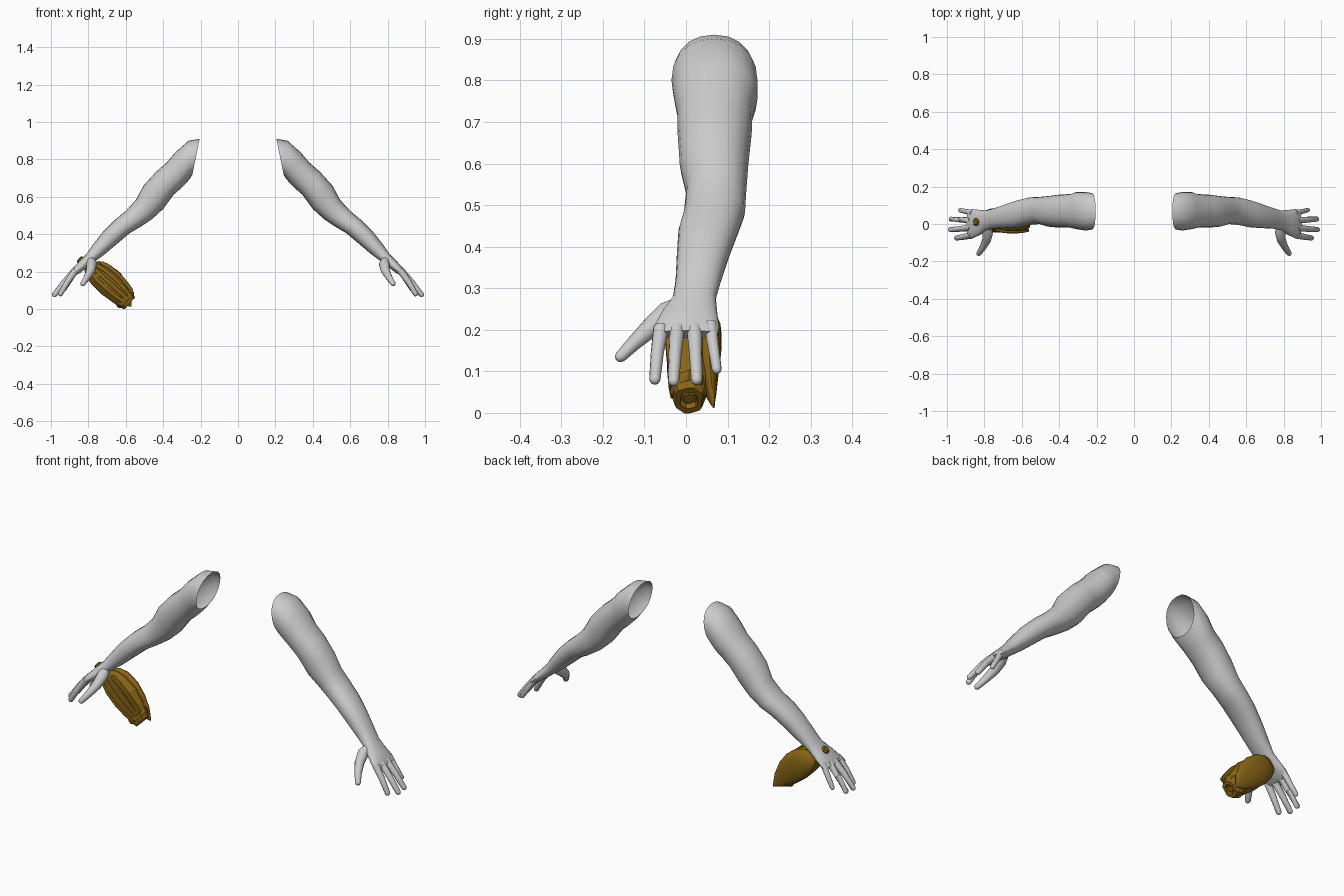
import bpy, bmesh, math
from mathutils import Vector


def material(name, rgb):
    m = bpy.data.materials.new(name)
    m.diffuse_color = (*rgb, 1)
    return m


SKIN = material("pale_grey", (0.6, 0.6, 0.6))
OCHRE = material("dark_ochre", (0.25, 0.13, 0.008))


def loft(name, rings, mat, cap_start=True, cap_end=True, smooth=40):
    """Skin a list of equal-length point rings."""
    bm = bmesh.new()
    rows = [[bm.verts.new(p) for p in r] for r in rings]
    n = len(rows[0])
    for a, b in zip(rows, rows[1:]):
        for i in range(n):
            bm.faces.new((a[i], a[(i + 1) % n], b[(i + 1) % n], b[i]))
    if cap_start:
        bm.faces.new(rows[0][::-1])
    if cap_end:
        bm.faces.new(rows[-1])
    bmesh.ops.recalc_face_normals(bm, faces=bm.faces)
    me = bpy.data.meshes.new(name)
    bm.to_mesh(me)
    bm.free()
    me.materials.append(mat)
    ob = bpy.data.objects.new(name, me)
    bpy.context.collection.objects.link(ob)
    if smooth:
        bpy.ops.object.select_all(action='DESELECT')
        ob.select_set(True)
        bpy.context.view_layer.objects.active = ob
        bpy.ops.object.shade_smooth_by_angle(angle=math.radians(smooth))
    return ob


def oval(c, u, v, n=20, power=0.9, ridge=0.0):
    """Rounded ring about c with half axes u and v; ridge pulls in every other pair of points."""
    pts = []
    for i in range(n):
        a = 2 * math.pi * i / n
        k = 1 - ridge * ((i // 2) % 2)
        f = lambda w: math.copysign(abs(w) ** power, w) * k
        pts.append(c + u * f(math.cos(a)) + v * f(math.sin(a)))
    return pts


def tube(name, path, radii, mat, n=12):
    """Round finger along a path, with a domed tip."""
    pts = [Vector(p) for p in path]
    d = (pts[-1] - pts[-2]).normalized()
    r = radii[-1]
    pts += [pts[-1] + d * r * 0.55, pts[-1] + d * r * 0.85]
    radii = list(radii) + [r * 0.75, r * 0.35]
    rings = []
    for i, p in enumerate(pts):
        t = (pts[min(i + 1, len(pts) - 1)] - pts[max(i - 1, 0)]).normalized()
        u = t.cross(Vector((0.64, 0, 0.77))).normalized()
        rings.append(oval(p, u * radii[i], t.cross(u) * radii[i], n, 1))
    return loft(name, rings, mat, smooth=50)


# Arm sections: outer edge x, z; inner edge x, z; y from, y to
ARM = [
    (0.205, 0.910, 0.245, 0.715, -0.030, 0.165),
    (0.265, 0.900, 0.255, 0.700, -0.035, 0.172),
    (0.335, 0.838, 0.275, 0.675, -0.028, 0.172),
    (0.380, 0.785, 0.300, 0.650, -0.020, 0.160),
    (0.440, 0.732, 0.345, 0.610, -0.020, 0.158),
    (0.505, 0.660, 0.400, 0.535, -0.015, 0.150),
    (0.545, 0.585, 0.460, 0.480, 0.000, 0.145),
    (0.600, 0.525, 0.520, 0.440, -0.005, 0.142),
    (0.660, 0.475, 0.580, 0.405, -0.018, 0.127),
    (0.720, 0.415, 0.645, 0.350, -0.022, 0.105),
    (0.775, 0.345, 0.710, 0.295, -0.025, 0.085),
    (0.810, 0.295, 0.763, 0.255, -0.032, 0.072),
    (0.845, 0.260, 0.803, 0.225, -0.058, 0.075),
    (0.880, 0.222, 0.848, 0.190, -0.078, 0.080),
    (0.895, 0.198, 0.873, 0.180, -0.076, 0.076),
]

# Fingers: base, middle joint and tip
FINGERS = {
    "index_finger": [(0.868, -0.060, 0.205), (0.912, -0.069, 0.145), (0.950, -0.075, 0.080)],
    "middle_finger": [(0.872, -0.021, 0.205), (0.928, -0.026, 0.145), (0.982, -0.030, 0.076)],
    "ring_finger": [(0.872, 0.020, 0.205), (0.926, 0.023, 0.147), (0.978, 0.026, 0.079)],
    "little_finger": [(0.862, 0.058, 0.215), (0.895, 0.066, 0.160), (0.930, 0.074, 0.104)],
}
THUMB = [(0.790, -0.010, 0.258), (0.782, -0.045, 0.240), (0.788, -0.085, 0.205),
         (0.808, -0.125, 0.168), (0.830, -0.158, 0.135)]

for s, side in ((1, "left"), (-1, "right")):
    # Arm and palm: open at the shoulder
    rings = []
    for xu, zu, xl, zl, y0, y1 in ARM:
        c = Vector((s * (xu + xl) / 2, (y0 + y1) / 2, (zu + zl) / 2))
        rings.append(oval(c, Vector((s * (xu - xl) / 2, 0, (zu - zl) / 2)),
                          Vector((0, (y1 - y0) / 2, 0))))
    loft(side + "_arm", rings, SKIN, cap_start=False)
    # Fingers and thumb
    for name, path in FINGERS.items():
        r = 0.013 if name == "little_finger" else 0.015
        tube(f"{side}_{name}", [(s * x, y, z) for x, y, z in path],
             (r * 1.25, r * 1.05, r * 0.9), SKIN)
    tube(side + "_thumb", [(s * x, y, z) for x, y, z in THUMB],
         (0.024, 0.029, 0.024, 0.018, 0.014), SKIN)

# Hand-held pod: axis runs from the back of the right hand inward and down
START = Vector((-0.84, 0, 0.255))
AXIS = Vector((0.74, 0, -0.67)).normalized()
UP = Vector((0.67, 0, 0.74)).normalized()
SIDE = Vector((0, 1, 0))


def pod(t, n=0.0, y=0.0):
    return START + AXIS * t + UP * n + SIDE * y


# Ridged body with a recessed muzzle: distance, offset, half height, half depth
BODY = [(0.045, 0.008, 0.030, 0.025), (0.075, 0.014, 0.055, 0.040), (0.12, 0.018, 0.070, 0.050),
        (0.20, 0.020, 0.076, 0.052), (0.27, 0.015, 0.064, 0.048), (0.325, 0.010, 0.050, 0.040),
        (0.345, 0.008, 0.042, 0.034), (0.345, 0.008, 0.026, 0.022), (0.325, 0.008, 0.024, 0.020)]
loft("pod_body", [oval(pod(t, n, 0.007), UP * h, SIDE * w, 24, 0.8, 0.07) for t, n, h, w in BODY],
     OCHRE, smooth=0)

# Collar around the muzzle
loft("muzzle_collar", [oval(pod(t, 0.010, 0.007), UP * h, SIDE * w, 8, 0.9)
                       for t, h, w in ((0.295, 0.056, 0.043), (0.305, 0.060, 0.046),
                                       (0.320, 0.058, 0.045), (0.328, 0.050, 0.040))],
     OCHRE, smooth=0)

# Six-sided plug in the muzzle
loft("muzzle_plug", [oval(pod(t, 0.008, 0.007), UP * 0.016, SIDE * 0.016, 6, 1)
                     for t in (0.31, 0.338)], OCHRE, smooth=0)

# Raised slats along the front side
for i, n in enumerate((-0.035, 0.0, 0.035, 0.065)):
    w = 0.003 if n < 0.06 else 0.008
    loft(f"front_slat_{i + 1}",
         [oval(pod(t, 0.018 + n * k, 0.007 - d), UP * 0.011, SIDE * w, 8, 0.5)
          for t, k, d in ((0.085, 0.75, 0.040), (0.13, 0.95, 0.048), (0.20, 1.0, 0.050),
                          (0.27, 0.85, 0.046), (0.31, 0.7, 0.041))], OCHRE, smooth=0)

# Smooth shield on the back side, ending in a point
SHIELD = [(0.045, 0.010, 0.012, 0.045, 0.006), (0.065, 0.014, 0.045, 0.052, 0.022),
          (0.11, 0.018, 0.068, 0.055, 0.030), (0.18, 0.020, 0.076, 0.055, 0.030),
          (0.25, 0.018, 0.064, 0.055, 0.024), (0.31, 0.012, 0.040, 0.060, 0.014),
          (0.345, 0.006, 0.016, 0.064, 0.006), (0.362, 0.002, 0.003, 0.067, 0.002)]
loft("back_shield", [oval(pod(t, n, y), UP * h, SIDE * w, 16, 1) for t, n, h, y, w in SHIELD],
     OCHRE)

# Rod through the hand with a knob on its end
loft("grip_rod", [oval(pod(t, 0.003, 0.010), UP * 0.013, SIDE * 0.013, 8, 1)
                  for t in (0.0, 0.07)], OCHRE, smooth=0)
loft("rod_knob", [oval(pod(t, 0.003, 0.010), UP * r, SIDE * r, 8, 1)
                  for t, r in ((-0.018, 0.014), (-0.012, 0.021), (0.012, 0.021), (0.018, 0.014))],
     OCHRE, smooth=0)
